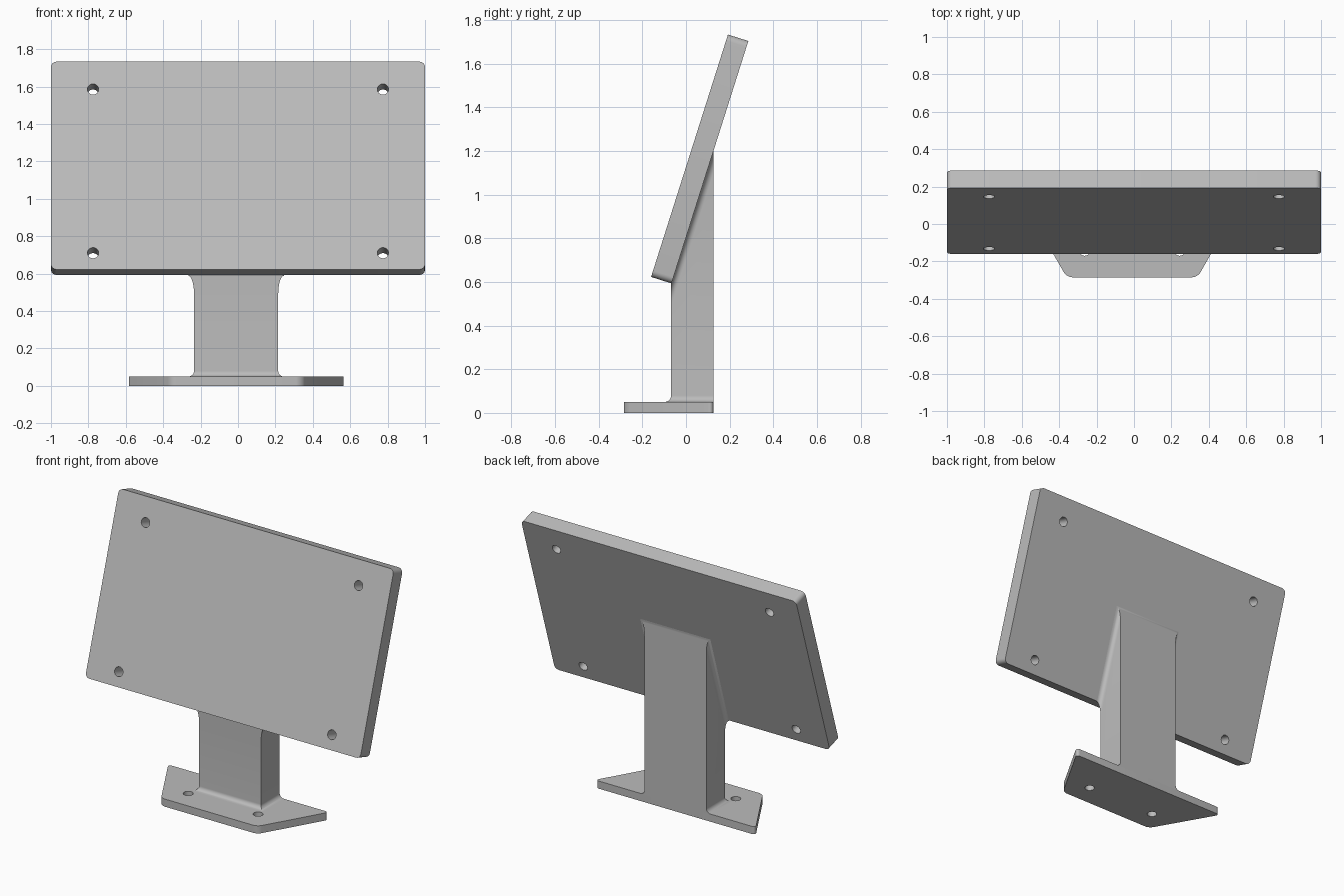
import bpy, bmesh
from math import radians, sin, cos, tan, pi, sqrt
from mathutils import Matrix, Vector

cube = bpy.data.objects.get("Cube")
if cube:
    bpy.data.objects.remove(cube, do_unlink=True)

grey = bpy.data.materials.new("light grey")
grey.use_nodes = True
colour = (0.5, 0.5, 0.5, 1)
grey.diffuse_color = colour
grey.node_tree.nodes["Principled BSDF"].inputs["Base Color"].default_value = colour

TILT = radians(17.6)
HOLE_R = 0.03
FILLET = 0.03
STEPS = 8


def add_object(name, bm):
    bmesh.ops.recalc_face_normals(bm, faces=bm.faces)
    mesh = bpy.data.meshes.new(name)
    bm.to_mesh(mesh)
    bm.free()
    mesh.materials.append(grey)
    obj = bpy.data.objects.new(name, mesh)
    bpy.context.collection.objects.link(obj)
    return obj


def select_only(obj):
    bpy.ops.object.select_all(action='DESELECT')
    obj.select_set(True)
    bpy.context.view_layer.objects.active = obj


def drilled_slab(name, outline, thickness, radius, holes, matrix):
    """Extruded outline with rounded corners and round through holes."""
    bm = bmesh.new()
    face = bm.faces.new([bm.verts.new((x, y, 0)) for x, y in outline])
    top = bmesh.ops.extrude_face_region(bm, geom=[face])["geom"]
    bmesh.ops.translate(bm, vec=(0, 0, thickness),
                        verts=[v for v in top if isinstance(v, bmesh.types.BMVert)])
    uprights = [e for e in bm.edges
                if abs(e.verts[0].co.z - e.verts[1].co.z) > thickness / 2]
    bmesh.ops.bevel(bm, geom=uprights, offset=radius, segments=6,
                    profile=0.5, affect='EDGES')
    slab = add_object(name, bm)

    # One cutter holds all the drills
    bm = bmesh.new()
    for x, y in holes:
        bmesh.ops.create_cone(bm, cap_ends=True, segments=32, radius1=HOLE_R,
                              radius2=HOLE_R, depth=thickness * 3,
                              matrix=Matrix.Translation((x, y, thickness / 2)))
    cutter = add_object(name + "_drill", bm)
    cutter.hide_render = True
    mod = slab.modifiers.new("holes", 'BOOLEAN')
    mod.operation = 'DIFFERENCE'
    mod.solver = 'EXACT'
    mod.object = cutter
    select_only(slab)
    bpy.ops.object.modifier_apply(modifier=mod.name)
    bpy.data.objects.remove(cutter, do_unlink=True)
    slab.data.transform(matrix)
    bpy.ops.object.shade_smooth_by_angle(angle=radians(30))
    return slab


# Foot: trapezoid narrowing towards the front, two screw holes
FOOT_H, FRONT, BACK, MID = 0.05, -0.285, 0.125, -0.01
drilled_slab("foot",
             [(MID - 0.35, FRONT), (MID + 0.35, FRONT),
              (MID + 0.585, BACK), (MID - 0.585, BACK)],
             FOOT_H, 0.03, [(MID + s * 0.254, -0.14) for s in (-1, 1)],
             Matrix.Identity(4))

# Panel: tilted back plate with four screw holes
THICK, LENGTH = 0.098, 1.165
normal = Vector((0, -cos(TILT), sin(TILT)))
origin = Vector((0, -0.16, 0.623)) - normal * THICK
drilled_slab("panel", [(-1, 0), (1, 0), (1, LENGTH), (-1, LENGTH)],
             THICK, 0.03,
             [(s * 0.775, v) for s in (-1, 1) for v in (0.092, 1.01)],
             Matrix.Translation(origin) @ Matrix.Rotation(pi / 2 - TILT, 4, 'X'))

# Stem: lofted rings, flared into the foot below and the panel above
HALF, STEM_FRONT = 0.225, -0.068


def flare(d):
    """Outward growth of the fillet at distance d from the joined surface."""
    return FILLET - sqrt(max(0, FILLET ** 2 - (FILLET - d) ** 2))


def ring(bm, half, front, height):
    return [bm.verts.new((MID + sx * half, y, height(y)))
            for sx, y in ((-1, front), (1, front), (1, BACK), (-1, BACK))]


bm = bmesh.new()
rings = []
depths = [FILLET * (1 - cos(i / STEPS * pi / 2)) for i in range(STEPS + 1)]
for d in depths:
    rings.append(ring(bm, HALF + flare(d), STEM_FRONT - flare(d),
                      lambda y: FOOT_H + d))
for d in reversed([-0.01] + depths):
    rings.append(ring(bm, HALF + flare(max(d, 0)), STEM_FRONT,
                      lambda y: origin.z + (y - origin.y) / tan(TILT) - d / sin(TILT)))
for a, b in zip(rings, rings[1:]):
    for i in range(4):
        j = (i + 1) % 4
        bm.faces.new((a[i], a[j], b[j], b[i]))
bm.faces.new(rings[0])
bm.faces.new(rings[-1])
stem = add_object("stem", bm)
select_only(stem)
bpy.ops.object.shade_smooth_by_angle(angle=radians(30))
